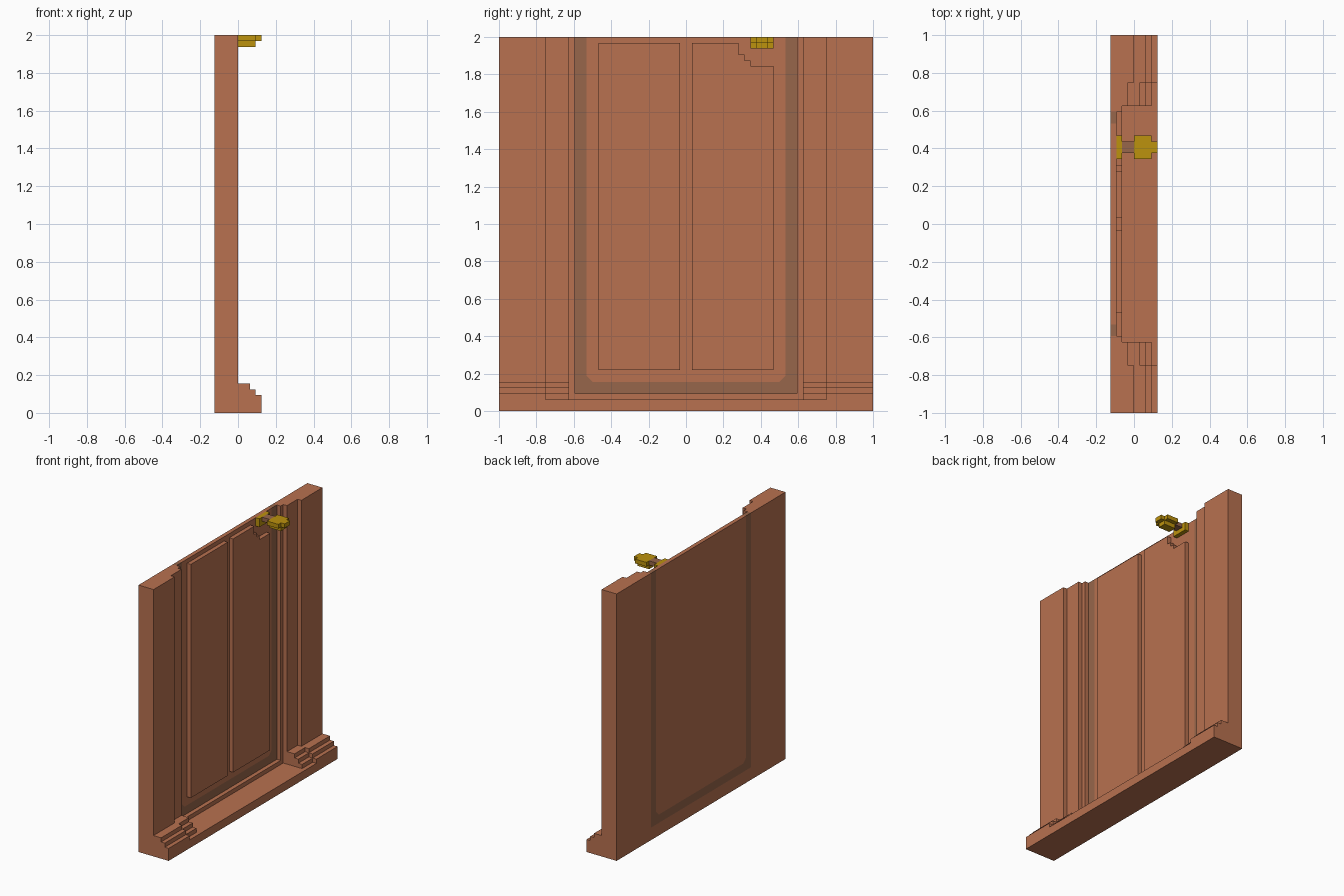
import bpy
import bmesh
from mathutils import Vector

if "Cube" in bpy.data.objects:
    bpy.data.objects.remove(bpy.data.objects["Cube"], do_unlink=True)

U = 1 / 32  # all sizes below are in grid steps of 1/32 unit


def material(name, rgb):
    m = bpy.data.materials.new(name)
    m.use_nodes = True
    m.diffuse_color = (*rgb, 1)
    m.node_tree.nodes["Principled BSDF"].inputs["Base Color"].default_value = (*rgb, 1)
    return m


TERRACOTTA = material("terracotta", (0.479, 0.165, 0.080))
DARK_BROWN = material("dark_brown", (0.309, 0.133, 0.069))
GOLD = material("gold", (0.503, 0.287, 0.004))


def prism(name, axis, profile, lo, hi, mat):
    """Extrude a flat profile along one axis (0 = x, 1 = y, 2 = z)."""
    bm = bmesh.new()
    verts = []
    for p in profile:
        co = list(p)
        co.insert(axis, lo)
        verts.append(bm.verts.new(Vector(co) * U))
    face = bm.faces.new(verts)
    offset = Vector((0, 0, 0))
    offset[axis] = (hi - lo) * U
    ext = bmesh.ops.extrude_face_region(bm, geom=[face])
    top = [g for g in ext["geom"] if isinstance(g, bmesh.types.BMVert)]
    bmesh.ops.translate(bm, verts=top, vec=offset)
    bmesh.ops.recalc_face_normals(bm, faces=bm.faces)
    mesh = bpy.data.meshes.new(name)
    bm.to_mesh(mesh)
    bm.free()
    mesh.materials.append(mat)
    obj = bpy.data.objects.new(name, mesh)
    bpy.context.collection.objects.link(obj)
    return obj


def box(name, x, y, z, mat):
    return prism(name, 2, [(x[0], y[0]), (x[1], y[0]), (x[1], y[1]), (x[0], y[1])], *z, mat)


def stairs(back, nose):
    """Side profile of three steps that fall towards +x."""
    return [(back, 2), (nose, 2), (nose, 3), (nose - 1, 3), (nose - 1, 4),
            (nose - 2, 4), (nose - 2, 5), (back, 5)]


# Sill along the floor and threshold under the door
box("sill", (-4, 4), (-32, 32), (0, 2), TERRACOTTA)
box("threshold", (-4, -2), (-19, 19), (2, 3), TERRACOTTA)

# Stepped wall piers and stepped plinths on both sides of the doorway
pier = [(-4, 19), (-2, 19), (-2, 20), (-1, 20), (-1, 24), (0, 24), (0, 32), (-4, 32)]
for side, s in (("left", 1), ("right", -1)):
    prism(f"wall_pier_{side}", 2, [(x, s * y) for x, y in pier], 2, 64, TERRACOTTA)
    prism(f"outer_plinth_{side}", 1, stairs(0, 4), s * 24, s * 32, TERRACOTTA)
    prism(f"inner_plinth_{side}", 1, stairs(-1, 3), s * 20, s * 24, TERRACOTTA)

# Door leaf with clipped lower corners, and the dark border around it
leaf = [(-17, 64), (-17, 6), (-16, 5), (16, 5), (17, 6), (17, 64)]
prism("door_leaf", 0, leaf, -4, -3, TERRACOTTA)
prism("door_border", 0, leaf + [(19, 64), (19, 3), (-19, 3), (-19, 64)], -4, -3, DARK_BROWN)

# Raised panels, one of them notched around the handle
box("plain_panel", (-3, -2), (-15, -1), (7, 63), TERRACOTTA)
notched = [(1, 7), (15, 7), (15, 59), (11, 59), (11, 60), (10, 60),
           (10, 61), (9, 61), (9, 63), (1, 63)]
prism("notched_panel", 0, notched, -3, -2, TERRACOTTA)

# Door handle: back plate, spindle and stepped knob
box("handle_plate", (-3, -2), (11, 15), (62, 64), GOLD)
box("handle_spindle", (-2, 0), (12, 14), (63, 64), DARK_BROWN)
knob = [(0, 11), (3, 11), (3, 12), (4, 12), (4, 14), (3, 14), (3, 15), (0, 15)]
prism("knob_upper", 2, knob, 63, 64, GOLD)
box("knob_lower", (0, 3), (12, 14), (62, 63), GOLD)
